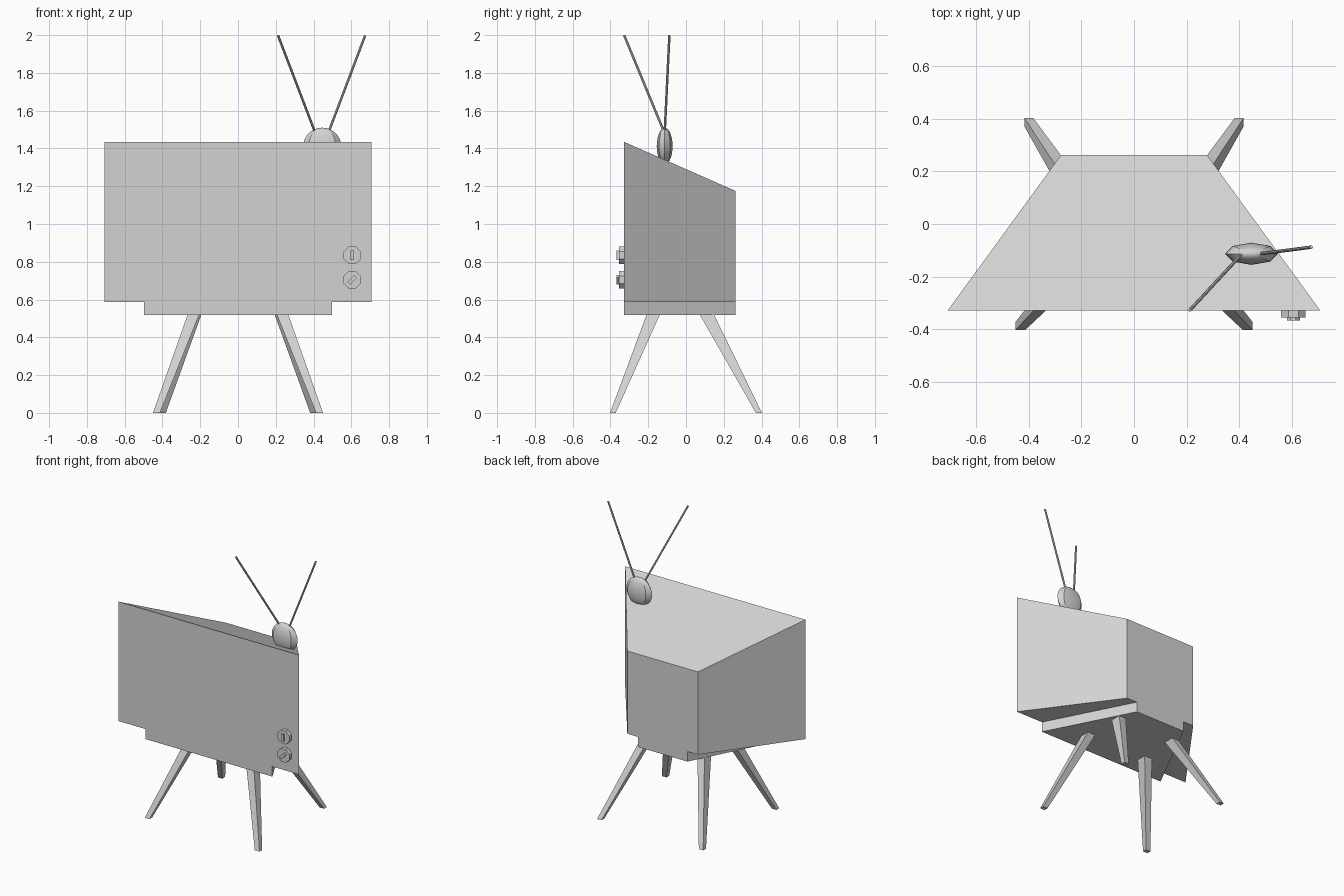
import bpy, bmesh, math
from mathutils import Vector, Matrix

cube = bpy.data.objects.get("Cube")
if cube:
    bpy.data.objects.remove(cube, do_unlink=True)

grey = bpy.data.materials.new("plain_grey")
grey.use_nodes = True
colour = (0.65, 0.65, 0.65, 1)
grey.diffuse_color = colour
grey.node_tree.nodes["Principled BSDF"].inputs["Base Color"].default_value = colour


def finish(name, bm):
    bmesh.ops.recalc_face_normals(bm, faces=bm.faces)
    mesh = bpy.data.meshes.new(name)
    bm.to_mesh(mesh)
    bm.free()
    mesh.materials.append(grey)
    obj = bpy.data.objects.new(name, mesh)
    bpy.context.collection.objects.link(obj)
    return obj


def loft(name, lower, upper):
    """Solid between two matching rings of points."""
    bm = bmesh.new()
    a = [bm.verts.new(p) for p in lower]
    b = [bm.verts.new(p) for p in upper]
    bm.faces.new(a)
    bm.faces.new(b)
    n = len(a)
    for i in range(n):
        j = (i + 1) % n
        bm.faces.new((a[i], a[j], b[j], b[i]))
    return finish(name, bm)


def rect(x0, x1, y0, y1, z):
    return [(x0, y0, z), (x1, y0, z), (x1, y1, z), (x0, y1, z)]


def trapezoid(front, back, z_front, z_back):
    """Ring that is wide at the front and narrow at the back."""
    y0, y1 = -0.328, 0.262
    return [(-front, y0, z_front), (front, y0, z_front),
            (back, y1, z_back), (-back, y1, z_back)]


def rod(name, start, end, radius, sides):
    start, end = Vector(start), Vector(end)
    axis = end - start
    bm = bmesh.new()
    turn = axis.to_track_quat('Z', 'Y').to_matrix().to_4x4()
    bmesh.ops.create_cone(bm, cap_ends=True, segments=sides, radius1=radius,
                          radius2=radius, depth=axis.length,
                          matrix=Matrix.Translation((start + end) / 2) @ turn)
    return finish(name, bm)


# Cabinet with sloping roof, and the plinth below it
loft("cabinet", trapezoid(0.707, 0.277, 0.588, 0.588),
     trapezoid(0.707, 0.277, 1.435, 1.175))
loft("plinth", trapezoid(0.498, 0.195, 0.517, 0.517),
     trapezoid(0.498, 0.195, 0.588, 0.588))

# Splayed, tapered legs
for side, s in (("left", 1), ("right", -1)):
    loft("front_leg_" + side,
         rect(s * 0.413, s * 0.45, -0.402, -0.372, 0),
         rect(s * 0.207, s * 0.268, -0.21, -0.14, 0.517))
    loft("rear_leg_" + side,
         rect(s * 0.382, s * 0.416, 0.37, 0.402, 0),
         rect(s * 0.195, s * 0.25, 0.075, 0.15, 0.517))

# Octagonal knobs with a raised grip
for name, z, angle in (("upper", 0.835, 0), ("lower", 0.705, math.pi / 4)):
    knob = rod(name + "_knob", (0.605, -0.32, z), (0.605, -0.355, z), 0.05, 8)
    knob.data.transform(Matrix.Translation((0.605, 0, z))
                        @ Matrix.Rotation(math.pi / 8, 4, 'Y')
                        @ Matrix.Translation((-0.605, 0, -z)))
    bm = bmesh.new()
    bmesh.ops.create_cube(bm, size=1, matrix=Matrix.Translation((0.605, -0.358, z))
                          @ Matrix.Rotation(angle, 4, 'Y')
                          @ Matrix.Diagonal((0.02, 0.018, 0.05, 1)))
    finish(name + "_knob_grip", bm)

# Flattened aerial base, sunk into the roof
bm = bmesh.new()
bmesh.ops.create_uvsphere(bm, u_segments=8, v_segments=14, radius=1,
                          matrix=Matrix.Translation((0.446, -0.113, 1.412))
                          @ Matrix.Diagonal((0.101, 0.042, 0.098, 1)))
base = finish("aerial_base", bm)
bpy.ops.object.select_all(action='DESELECT')
base.select_set(True)
bpy.context.view_layer.objects.active = base
bpy.ops.object.shade_smooth_by_angle(angle=math.radians(30))

# Two aerial rods
rod("aerial_rod_right", (0.41, -0.113, 1.48), (0.212, -0.327, 1.998), 0.0065, 8)
rod("aerial_rod_left", (0.477, -0.113, 1.48), (0.673, -0.088, 1.998), 0.0065, 8)
